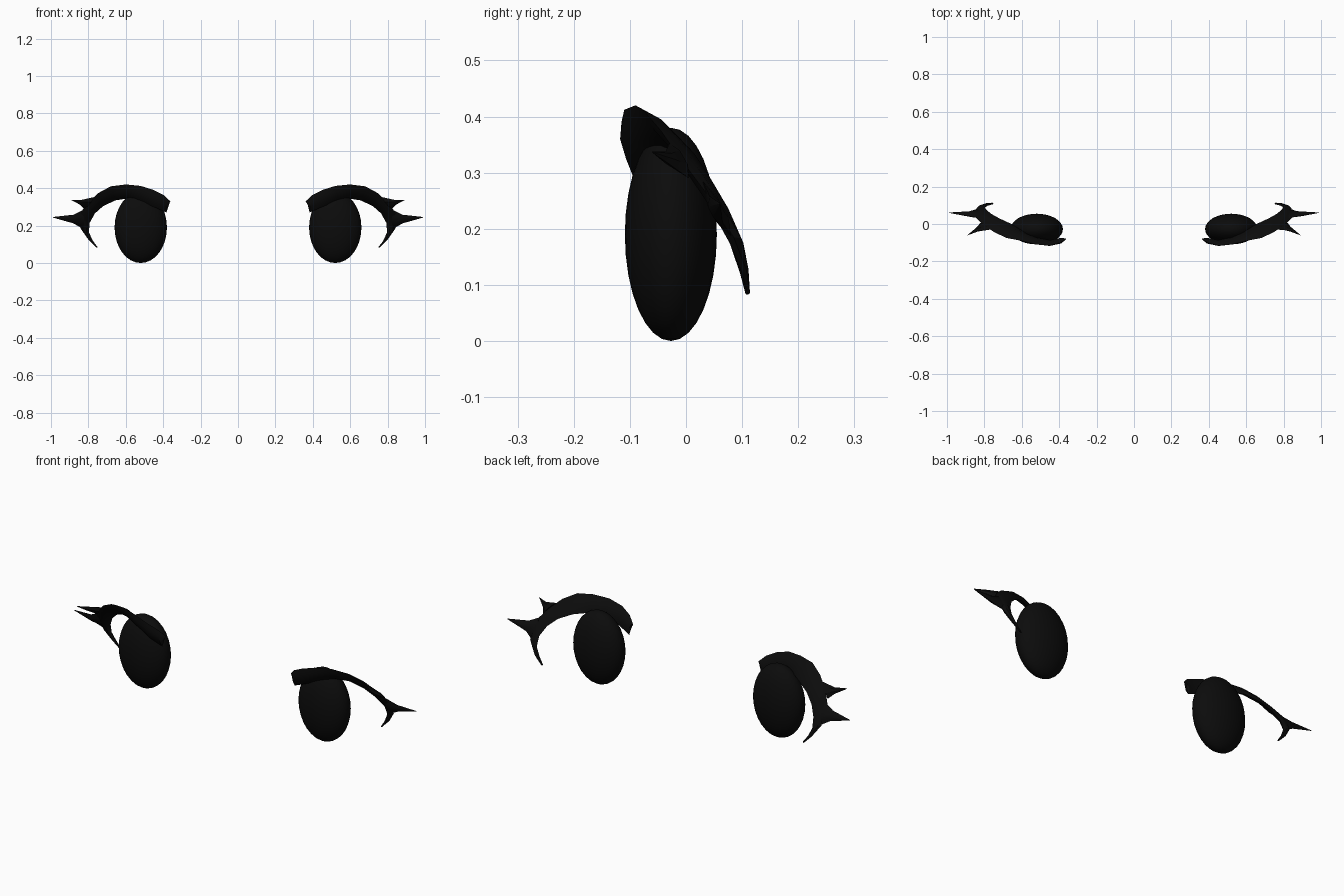
import bpy, bmesh
from mathutils import Vector

if "Cube" in bpy.data.objects:
    bpy.data.objects.remove(bpy.data.objects["Cube"])

black = bpy.data.materials.new("soft_black")
black.diffuse_color = (0.0035, 0.0035, 0.0035, 1)
black.use_nodes = True
black.node_tree.nodes["Principled BSDF"].inputs["Base Color"].default_value = black.diffuse_color

# lash stations: outer edge point, inner edge point
BAND = [
    ((.362, -.080, .330), (.370, -.078, .322)),
    ((.395, -.100, .362), (.383, -.078, .270)),
    ((.450, -.115, .390), (.450, -.088, .300)),
    ((.520, -.110, .412), (.530, -.070, .330)),
    ((.600, -.090, .420), (.590, -.040, .345)),
    ((.680, -.075, .410), (.655, .000, .335)),
    ((.745, -.045, .375), (.720, .030, .305)),
    ((.800, -.010, .325), (.765, .055, .265)),
    ((.845, .035, .265), (.793, .080, .215)),
    ((.842, .085, .185), (.797, .095, .165)),
    ((.800, .108, .125), (.778, .100, .122)),
    ((.758, .114, .085), (.752, .106, .084)),
]
UPPER_SPIKE = [
    ((.770, -.030, .352), (.822, .005, .290)),
    ((.835, -.036, .338), (.845, -.025, .312)),
    ((.890, -.060, .338), (.889, -.059, .335)),
]
OUTER_SPIKE = [
    ((.825, .030, .285), (.825, .085, .180)),
    ((.880, .042, .258), (.880, .065, .212)),
    ((.990, .060, .246), (.990, .061, .243)),
]


def ribbon(bm, stations, side, thick=0.011):
    """Loft a lens-shaped section along pairs of edge points."""
    pairs = [(Vector((side * a[0], a[1], a[2])), Vector((side * b[0], b[1], b[2])))
             for a, b in stations]
    mids = [(a + b) / 2 for a, b in pairs]
    rings = []
    for i, (a, b) in enumerate(pairs):
        along = mids[min(i + 1, len(mids) - 1)] - mids[max(i - 1, 0)]
        n = along.cross(b - a).normalized()
        t = min(thick, (b - a).length * 0.3)
        pts = [a, a.lerp(b, .3) + n * t, a.lerp(b, .7) + n * t,
               b, a.lerp(b, .7) - n * t, a.lerp(b, .3) - n * t]
        rings.append([bm.verts.new(p) for p in pts])
    for r, s in zip(rings, rings[1:]):
        for k in range(6):
            j = (k + 1) % 6
            bm.faces.new((r[k], r[j], s[j], s[k]))
    bm.faces.new(rings[0])
    bm.faces.new(rings[-1])


def smooth(obj):
    obj.data.materials.append(black)
    bpy.ops.object.select_all(action='DESELECT')
    obj.select_set(True)
    bpy.context.view_layer.objects.active = obj
    bpy.ops.object.shade_smooth_by_angle()


for side, label in ((1, "right"), (-1, "left")):
    # flattened oval eye
    bpy.ops.mesh.primitive_uv_sphere_add(segments=32, ring_count=16, radius=1,
                                         location=(side * .52, -.027, .19))
    eye = bpy.context.object
    eye.name = label + "_eye"
    eye.scale = (.14, .082, .19)
    bpy.ops.object.transform_apply(location=False, rotation=False, scale=True)
    smooth(eye)

    # curved upper lash with three pointed ends
    bm = bmesh.new()
    for stations in (BAND, UPPER_SPIKE, OUTER_SPIKE):
        ribbon(bm, stations, side)
    bmesh.ops.recalc_face_normals(bm, faces=bm.faces)
    mesh = bpy.data.meshes.new(label + "_eyelash")
    bm.to_mesh(mesh)
    bm.free()
    lash = bpy.data.objects.new(label + "_eyelash", mesh)
    bpy.context.collection.objects.link(lash)
    smooth(lash)
